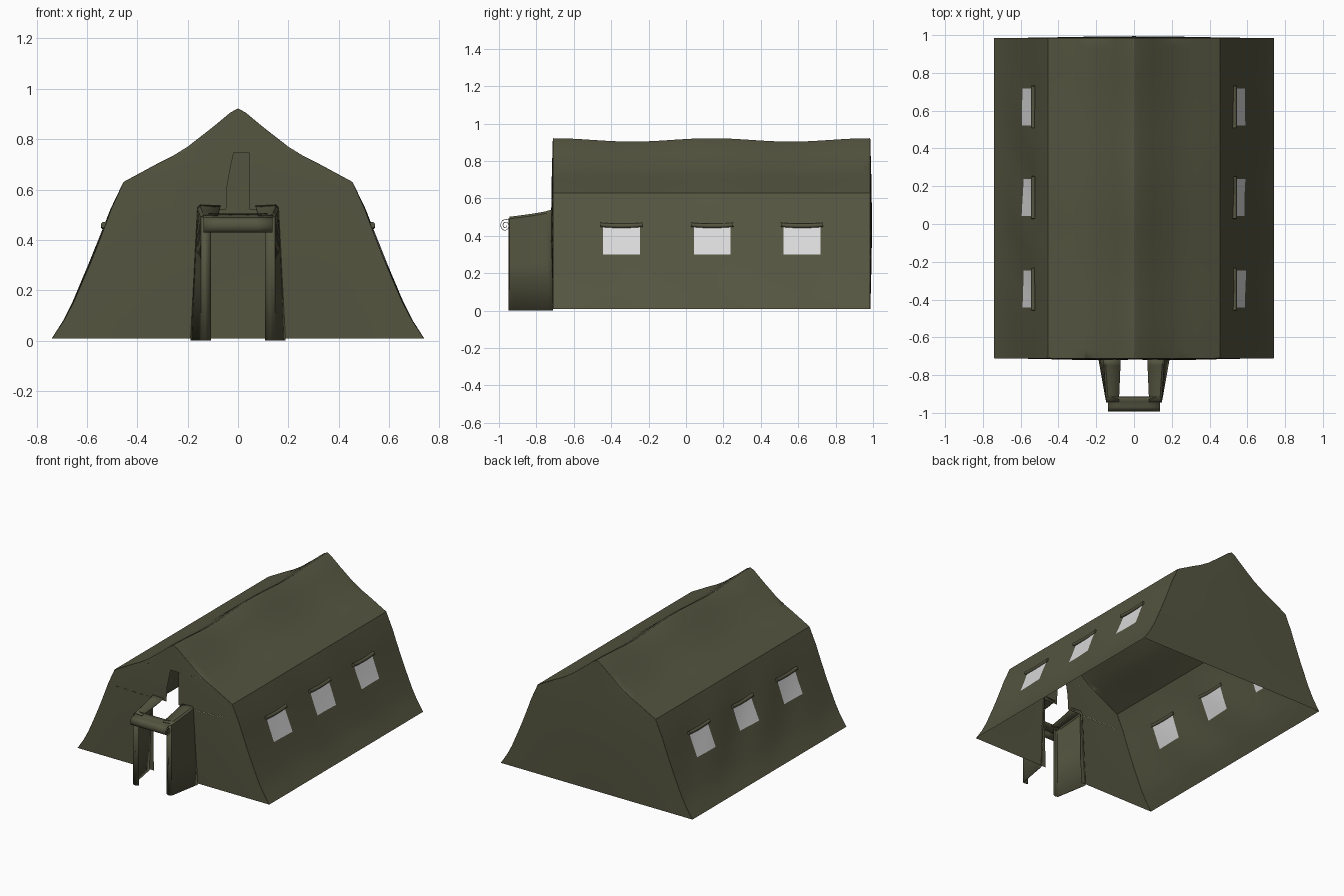
import bpy, bmesh, math

cube = bpy.data.objects.get("Cube")
if cube:
    bpy.data.objects.remove(cube, do_unlink=True)


def material(name, rgb):
    m = bpy.data.materials.new(name)
    m.use_nodes = True
    m.diffuse_color = (*rgb, 1)
    bsdf = m.node_tree.nodes["Principled BSDF"]
    bsdf.inputs["Base Color"].default_value = (*rgb, 1)
    bsdf.inputs["Roughness"].default_value = 0.9
    return m


CANVAS = material("olive canvas", (0.09, 0.09, 0.052))
PANE = material("pale window", (0.7, 0.7, 0.7))

FRONT, BACK = -0.712, 0.985
LENGTH = BACK - FRONT
EAVE = 0.63
WINDOWS, HALF_WIN, SILL, HEAD = (-0.345, 0.14, 0.62), 0.098, 0.30, 0.455
# half cross-section from the ground to the ridge
PROFILE = [(0.74, 0.008), (0.692, 0.08), (0.655, 0.15), (0.62, 0.23), (0.59, SILL),
           (0.558, 0.38), (0.529, HEAD), (0.505, 0.52), (0.455, EAVE), (0.32, 0.703),
           (0.26, 0.733), (0.2, 0.77), (0.1, 0.848), (0.03, 0.906), (0, 0.922)]


def lerp(a, b, t):
    return a + (b - a) * t


def make_object(name, bm, mats=(CANVAS,), angle=28, thickness=0):
    mesh = bpy.data.meshes.new(name)
    bm.to_mesh(mesh)
    bm.free()
    obj = bpy.data.objects.new(name, mesh)
    bpy.context.collection.objects.link(obj)
    for m in mats:
        mesh.materials.append(m)
    bpy.ops.object.select_all(action='DESELECT')
    obj.select_set(True)
    bpy.context.view_layer.objects.active = obj
    bpy.ops.object.shade_smooth_by_angle(angle=math.radians(angle))
    if thickness:
        mod = obj.modifiers.new("cloth", 'SOLIDIFY')
        mod.thickness, mod.offset = thickness, 0
    return obj


def sheet(bm, rows):
    """Skin a grid of points and return its faces."""
    grid = [[bm.verts.new(p) for p in row] for row in rows]
    return [bm.faces.new((a[j], a[j + 1], b[j + 1], b[j]))
            for a, b in zip(grid, grid[1:]) for j in range(len(a) - 1)]


# --- tent body: roof and side walls ---
def cloth_point(x, z, y):
    u = (y - FRONT) / LENGTH
    side = 1 if x > 0 else -1
    if z <= EAVE:  # soft folds in the side walls
        fold = math.sin(math.pi * u) * math.sin(math.pi * (z - 0.008) / (EAVE - 0.008))
        x += side * fold * 0.006 * math.sin(11 * y + 9 * z + side)
    else:          # sagging ridge
        z += 0.009 * (math.cos(4 * math.pi * u) - 1) * (z - EAVE) / 0.29
    return (x, y, z)


breaks = sorted([FRONT, BACK] + [c + s * HALF_WIN for c in WINDOWS for s in (-1, 1)])
stations = [lerp(a, b, k / 5) for a, b in zip(breaks, breaks[1:]) for k in range(5)] + [BACK]
section = PROFILE + [(-x, z) for x, z in reversed(PROFILE[:-1])]

body = bmesh.new()
for f in sheet(body, [[cloth_point(x, z, y) for x, z in section] for y in stations]):
    c = f.calc_center_median()
    in_window = any(abs(c.y - w) < HALF_WIN for w in WINDOWS)
    f.material_index = int(in_window and SILL < c.z < HEAD)


# --- gable walls, the front one with a doorway and a vent slit above it ---
def doorway(z, side):
    if z < 0.52:
        return 0.15
    if z < 0.74:
        top = max(0, (z - 0.6) / 0.14)
        return 0.045 if side > 0 else lerp(0.047, 0.018, top)
    return 0


def gable_row(x_out, z, inner, y, side, out):
    row = []
    for k in range(9):
        x = lerp(x_out, inner, k / 8)
        puff = 0.009 * math.sin(math.pi / 2 * k / 8) * math.sin(math.pi * min(z / 0.92, 1))
        row.append((side * x, y + out * puff, z))
    return row


levels = []
for (xa, za), (xb, zb) in zip(PROFILE, PROFILE[1:]):
    levels.append((xa, za))
    if za < 0.745 < zb:
        t = (0.745 - za) / (zb - za)
        levels.append((lerp(xa, xb, t), 0.745))
levels.append(PROFILE[-1])
for y, out, opened in ((FRONT, -1, True), (BACK, 1, False)):
    for side in (-1, 1):
        for (xa, za), (xb, zb) in zip(levels, levels[1:]):
            ia = doorway(za + 0.001, side) if opened else 0
            ib = doorway(zb - 0.006, side) if opened else 0
            sheet(body, [gable_row(xa, za, ia, y, side, out),
                         gable_row(xb, zb, ib, y, side, out)])
bmesh.ops.remove_doubles(body, verts=body.verts, dist=0.0005)
bmesh.ops.dissolve_degenerate(body, edges=body.edges, dist=0.0001)
bmesh.ops.recalc_face_normals(body, faces=body.faces)
tent = make_object("tent_body", body, (CANVAS, PANE))
bevel = tent.modifiers.new("soft corners", 'BEVEL')
bevel.width, bevel.segments, bevel.angle_limit = 0.01, 2, math.radians(50)

# --- entrance porch: side wall, top strip and front return on each side ---
PORCH_FRONT = -0.943
for name, side in (("left", 1), ("right", -1)):
    bm = bmesh.new()
    rows = []
    for k in range(7):
        t = k / 6
        top = lerp(0.54, 0.5, t ** 0.7)
        y = lerp(FRONT, PORCH_FRONT, t)
        foot, head = lerp(0.187, 0.146, t), lerp(0.16, 0.146, t)
        pts = [(foot, 0), (lerp(foot, head, 0.5), top / 2), (head, top - 0.01),
               (head - 0.01, top), (lerp(0.07, 0.08, t), top - 0.004)]
        rows.append([(side * x, y, z) for x, z in pts])
    sheet(bm, rows)
    sheet(bm, [[(side * x, PORCH_FRONT + d, z) for x, d in ((0.146, 0), (0.128, -0.003), (0.108, 0.004))]
               for z in (0, 0.25, 0.49)])
    bmesh.ops.remove_doubles(bm, verts=bm.verts, dist=0.0005)
    bmesh.ops.recalc_face_normals(bm, faces=bm.faces)
    make_object(name + "_porch_wall", bm, thickness=0.004)

# --- rolled door flap: a sheet from the porch top winding into a spiral ---
bm = bmesh.new()
path = [(-0.915, 0.503), (-0.94, 0.493)]
for k in range(30):
    a = math.radians(75 + k * 22)
    r = lerp(0.033, 0.008, k / 29)
    path.append((-0.966 + r * 0.85 * math.cos(a), 0.455 + r * math.sin(a)))
sheet(bm, [[(x, y, z) for y, z in path] for x in (-0.138, -0.07, 0, 0.07, 0.138)])
make_object("rolled_door_flap", bm, angle=40, thickness=0.003)

# --- rolled window flaps ---
for side in (-1, 1):
    for n, centre in enumerate(WINDOWS, 1):
        curve = bpy.data.curves.new("window_flap", 'CURVE')
        curve.dimensions = '3D'
        curve.bevel_depth, curve.bevel_resolution, curve.use_fill_caps = 0.012, 3, True
        spline = curve.splines.new('POLY')
        spline.points.add(6)
        for k, p in enumerate(spline.points):
            t = k / 3 - 1
            p.co = (side * 0.533, centre + t * 0.112, 0.453 + 0.006 * t * t, 1)
        curve.materials.append(CANVAS)
        place = "left" if side > 0 else "right"
        flap = bpy.data.objects.new(f"{place}_window_flap_{n}", curve)
        bpy.context.collection.objects.link(flap)
